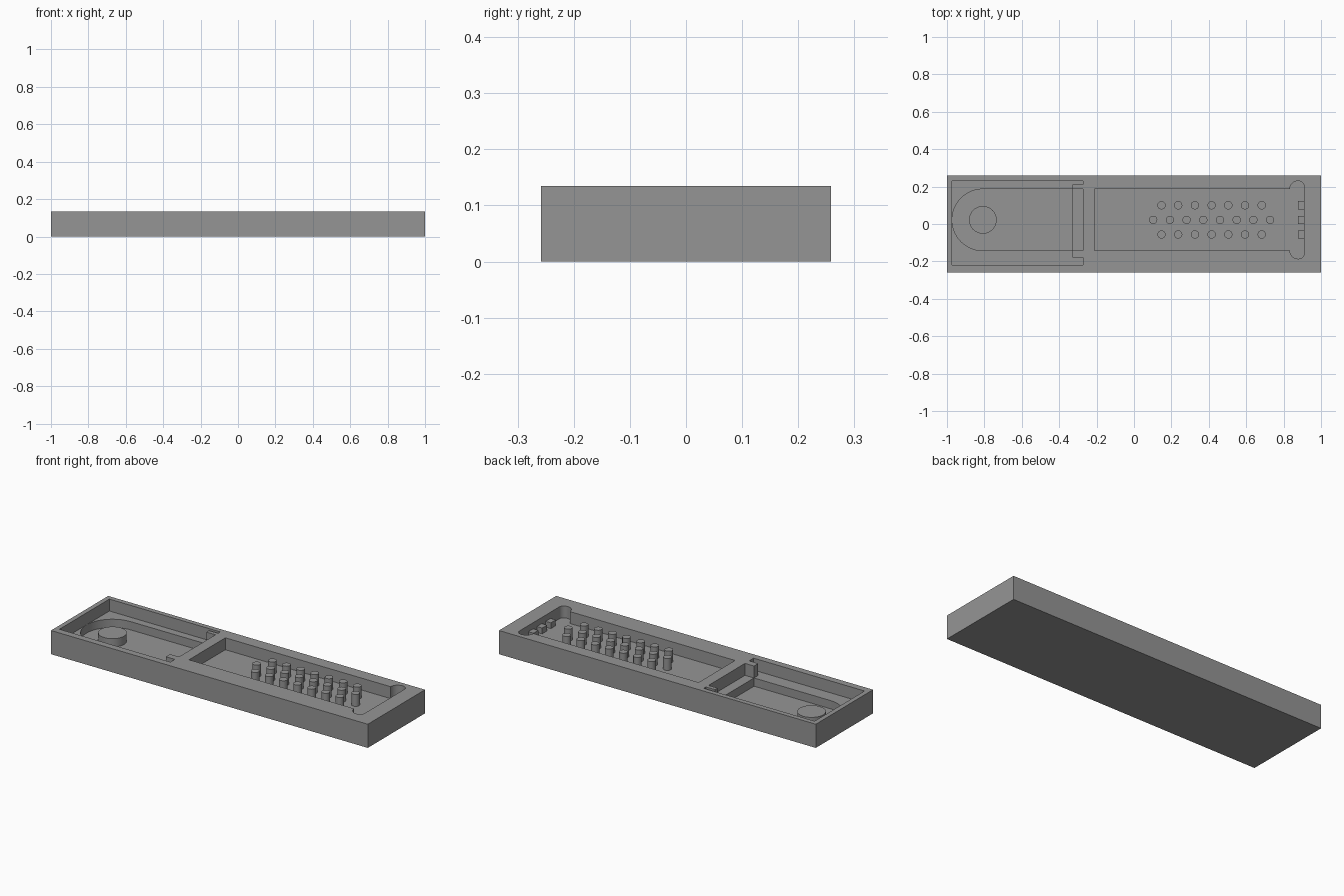
import bpy, bmesh, math

if "Cube" in bpy.data.objects:
    bpy.data.objects.remove(bpy.data.objects["Cube"])

TOP, LEDGE, POCKET, CAVITY = 0.135, 0.067, 0.02, 0.067
MID = 0.022  # centre line of the cavities

grey = bpy.data.materials.new("mid grey")
grey.use_nodes = True
colour = (0.3, 0.3, 0.3, 1)
grey.diffuse_color = colour
grey.node_tree.nodes["Principled BSDF"].inputs["Base Color"].default_value = colour


def prism(name, outline, z0, z1):
    """Extrude a flat outline from z0 to z1."""
    bm = bmesh.new()
    face = bm.faces.new([bm.verts.new((x, y, z0)) for x, y in outline])
    up = bmesh.ops.extrude_face_region(bm, geom=[face])["geom"]
    bmesh.ops.translate(bm, vec=(0, 0, z1 - z0),
                        verts=[v for v in up if isinstance(v, bmesh.types.BMVert)])
    bmesh.ops.recalc_face_normals(bm, faces=bm.faces)
    mesh = bpy.data.meshes.new(name)
    bm.to_mesh(mesh)
    bm.free()
    mesh.materials.append(grey)
    obj = bpy.data.objects.new(name, mesh)
    bpy.context.collection.objects.link(obj)
    return obj


def arc(cx, cy, r, start, end, n=12):
    angles = [math.radians(start + (end - start) * i / n) for i in range(n + 1)]
    return [(cx + r * math.cos(a), cy + r * math.sin(a)) for a in angles]


def box(x0, x1, y0, y1):
    return [(x0, y0), (x1, y0), (x1, y1), (x0, y1)]


def smooth(obj):
    bpy.ops.object.select_all(action="DESELECT")
    obj.select_set(True)
    bpy.context.view_layer.objects.active = obj
    bpy.ops.object.shade_smooth_by_angle(angle=math.radians(35))


def cut(target, name, outline, floor):
    cutter = prism(name, outline, floor, TOP + 0.1)
    mod = target.modifiers.new(name, "BOOLEAN")
    mod.operation, mod.solver, mod.object = "DIFFERENCE", "EXACT", cutter
    bpy.context.view_layer.objects.active = target
    bpy.ops.object.modifier_apply(modifier=name)
    bpy.data.objects.remove(cutter)


block = prism("block", box(-1, 1, -0.258, 0.258), 0, TOP)

# Shallow recess, notched around two tabs at its inner end
left, right, tab = -0.973, -0.273, -0.33
cut(block, "recess", [
    (left, -0.22), (right, -0.22), (right, -0.18), (tab, -0.18), (tab, -0.142),
    (right, -0.142), (right, 0.187), (tab, 0.187), (tab, 0.21), (right, 0.21),
    (right, 0.23), (left, 0.23)], LEDGE)

# Deep round-ended pocket inside the recess
cut(block, "pocket", [(tab, 0.187)] + arc(-0.808, MID, 0.1645, 90, 270, 32)
    + [(tab, -0.142)], POCKET)

# Long cavity with rounded ears at its far end
upper = ([(0.91, MID)] + arc(0.88, 0.2, 0.03, 0, 90, 8)
         + arc(0.877, 0.186, 0.044, 90, 180, 8) + [(-0.21, 0.186)])
lower = [(x, 2 * MID - y) for x, y in reversed(upper[1:])]
cut(block, "cavity", upper + lower, CAVITY)
smooth(block)

# Stud in the round end of the pocket
smooth(prism("stud", arc(-0.808, MID, 0.074, 0, 348.75, 31), POCKET - 0.005, LEDGE))

# Three staggered rows of pegs, and a stop on the end wall level with each row
for row, (offset, count) in enumerate([(0.147, 7), (0.1025, 8), (0.147, 7)]):
    y = MID + (row - 1) * 0.078
    for i in range(count):
        x = offset + i * 0.0893
        smooth(prism("peg", arc(x, y, 0.022, 0, 345, 23), CAVITY - 0.005, TOP))
    prism("end_stop", box(0.877, 0.915, y - 0.022, y + 0.022), CAVITY - 0.005, 0.1)
